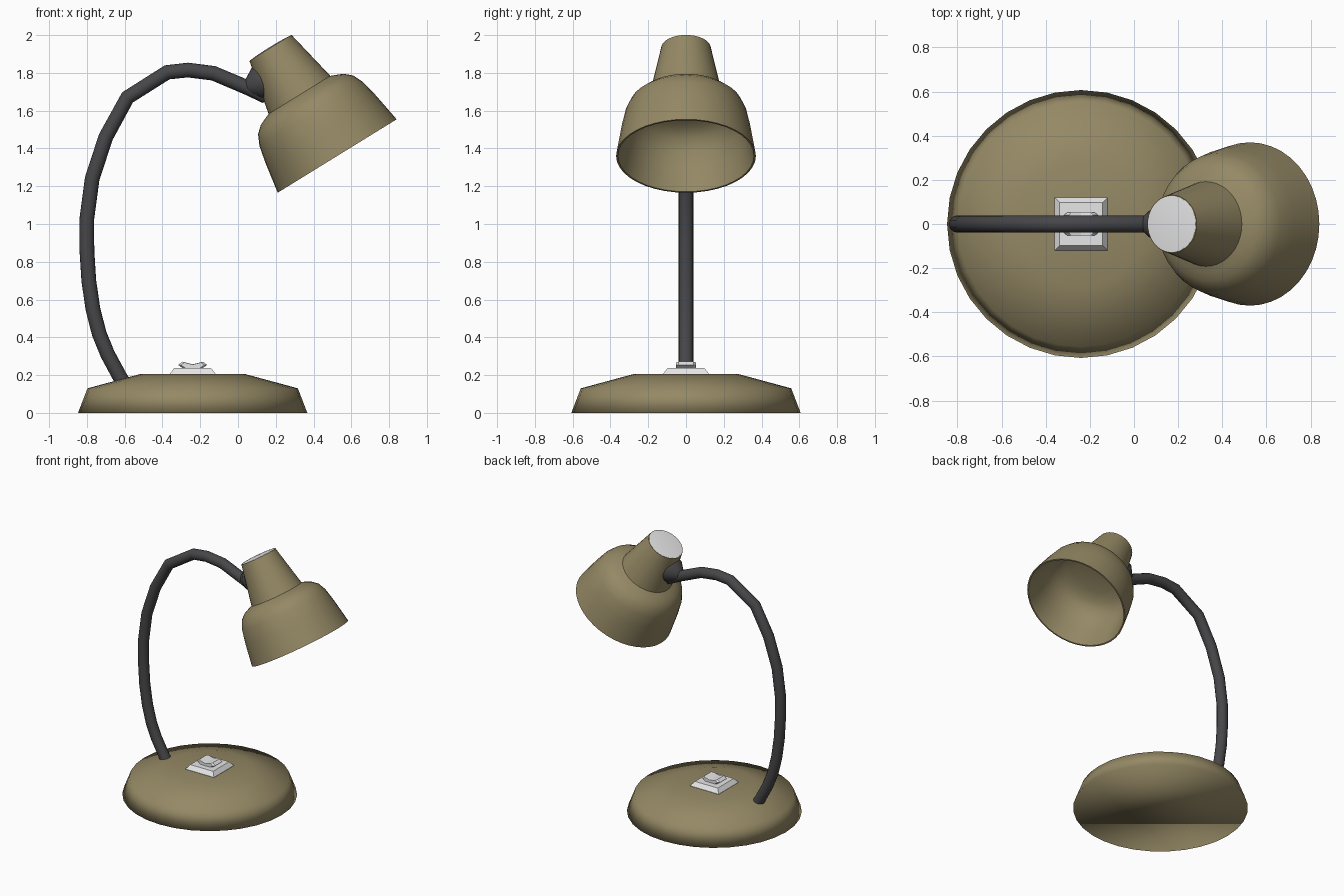
import bpy, bmesh, math
from mathutils import Vector, Matrix

if "Cube" in bpy.data.objects:
    bpy.data.objects.remove(bpy.data.objects["Cube"])


def material(name, rgb):
    m = bpy.data.materials.new(name)
    m.diffuse_color = (*rgb, 1)
    m.use_nodes = True
    m.node_tree.nodes["Principled BSDF"].inputs["Base Color"].default_value = m.diffuse_color
    return m


TAN = material("olive_tan", (0.30, 0.25, 0.13))
DARK = material("charcoal", (0.062, 0.062, 0.066))
WHITE = material("off_white", (0.8, 0.8, 0.8))


def finish(name, bm, mat, angle=None):
    """Turn a bmesh into an object; angle None = flat, else smooth by angle."""
    bmesh.ops.recalc_face_normals(bm, faces=bm.faces)
    me = bpy.data.meshes.new(name)
    bm.to_mesh(me)
    bm.free()
    me.materials.append(mat)
    ob = bpy.data.objects.new(name, me)
    bpy.context.collection.objects.link(ob)
    if angle is not None:
        bpy.ops.object.select_all(action='DESELECT')
        ob.select_set(True)
        bpy.context.view_layer.objects.active = ob
        bpy.ops.object.shade_smooth_by_angle(angle=math.radians(angle))
    return ob


def skin(bm, rings, cap_start, cap_end):
    """Bridge successive rings of vertices with quads."""
    n = len(rings[0])
    for a, b in zip(rings, rings[1:]):
        for i in range(n):
            j = (i + 1) % n
            bm.faces.new((a[i], a[j], b[j], b[i]))
    if cap_start:
        bm.faces.new(rings[0])
    if cap_end:
        bm.faces.new(rings[-1])


def lathe(name, profile, origin, axis, mat, segs=32, angle=40, caps=(True, True)):
    """Revolve (radius, height) points around an axis through origin."""
    mx = Matrix.Translation(origin) @ Vector(axis).to_track_quat('Z', 'Y').to_matrix().to_4x4()
    bm = bmesh.new()
    rings = []
    for r, h in profile:
        rings.append([bm.verts.new(mx @ Vector((r * math.cos(k * math.tau / segs),
                                                r * math.sin(k * math.tau / segs), h)))
                      for k in range(segs)])
    skin(bm, rings, *caps)
    return finish(name, bm, mat, angle)


# Base: low bevelled disc, smooth all over
BX = -0.24
lathe("base", [(0.607, 0), (0.557, 0.13), (0.28, 0.205)], (BX, 0, 0), (0, 0, 1), TAN, angle=180)

# Switch plate: tapered square
bm = bmesh.new()
rings = [[bm.verts.new((BX + sx * h, sy * h, z)) for sx, sy in ((-1, -1), (1, -1), (1, 1), (-1, 1))]
         for h, z in ((0.121, 0.195), (0.121, 0.207), (0.097, 0.238))]
skin(bm, rings, True, True)
finish("switch_plate", bm, WHITE)

# Switch rocker: dished side profile, narrower at the ends in y
prof = [(-0.05, 0.235), (0.05, 0.235), (0.077, 0.254), (0.055, 0.271),
        (0, 0.257), (-0.055, 0.271), (-0.077, 0.254)]
bm = bmesh.new()
rings = [[bm.verts.new((BX + x * s, y, 0.25 + (z - 0.25) * s)) for x, z in prof]
         for y, s in ((-0.053, 0.8), (-0.04, 1), (0.04, 1), (0.053, 0.8))]
skin(bm, rings, True, True)
finish("switch_rocker", bm, WHITE)

# Bent arm: round tube along a path in the xz plane
path = [(-0.595, 0.14), (-0.625, 0.19), (-0.69, 0.31), (-0.735, 0.42), (-0.768, 0.55),
        (-0.79, 0.70), (-0.80, 0.86), (-0.80, 1.03), (-0.772, 1.24), (-0.70, 1.46),
        (-0.585, 1.67), (-0.375, 1.803), (-0.265, 1.815), (-0.13, 1.798),
        (0.05, 1.722), (0.15, 1.675)]
pts = [Vector((x, 0, z)) for x, z in path]
bm = bmesh.new()
rings = []
for i, p in enumerate(pts):
    a = (p - pts[max(i - 1, 0)]).normalized()
    b = (pts[min(i + 1, len(pts) - 1)] - p).normalized()
    t = (a + b).normalized()
    side = Vector((t.z, 0, -t.x))
    rings.append([bm.verts.new(p + 0.039 * (side * math.cos(k * math.tau / 16)
                                            + Vector((0, 1, 0)) * math.sin(k * math.tau / 16)))
                  for k in range(16)])
skin(bm, rings, True, True)
finish("arm", bm, DARK, 60)

# Flared mount between arm and shade neck, with a pale washer
MOUNT_AXIS = Vector((0.93, 0, 0.36)).normalized()
mount = Vector((0.045, 0, 1.72))
lathe("arm_mount", [(0.035, 0), (0.09, 0.065), (0.09, 0.09)], mount, MOUNT_AXIS, DARK, 24)
lathe("mount_washer", [(0.078, 0.088), (0.078, 0.098)], mount, MOUNT_AXIS, WHITE, 24)

# Lamp shade: bell with tapered neck and a closed inner bowl
AXIS = Vector((-0.525, 0, 0.851)).normalized()
RIM = Vector((0.525, 0, 1.36))
outer = [(0.37, 0), (0.357, 0.08), (0.342, 0.17), (0.322, 0.262), (0.296, 0.318),
         (0.258, 0.352), (0.222, 0.368), (0.192, 0.38), (0.131, 0.672)]
inner = [(0.03, 0.335), (0.14, 0.33), (0.22, 0.315), (0.275, 0.28), (0.31, 0.22),
         (0.332, 0.14), (0.347, 0.06), (0.36, 0)]
lathe("shade", inner + outer, RIM, AXIS, TAN, 40, 50)

# Pale domed cap on the neck
lathe("shade_cap", [(0.127, 0.665), (0.127, 0.673), (0.09, 0.676), (0.03, 0.678)],
      RIM, AXIS, WHITE, 40, 40)
